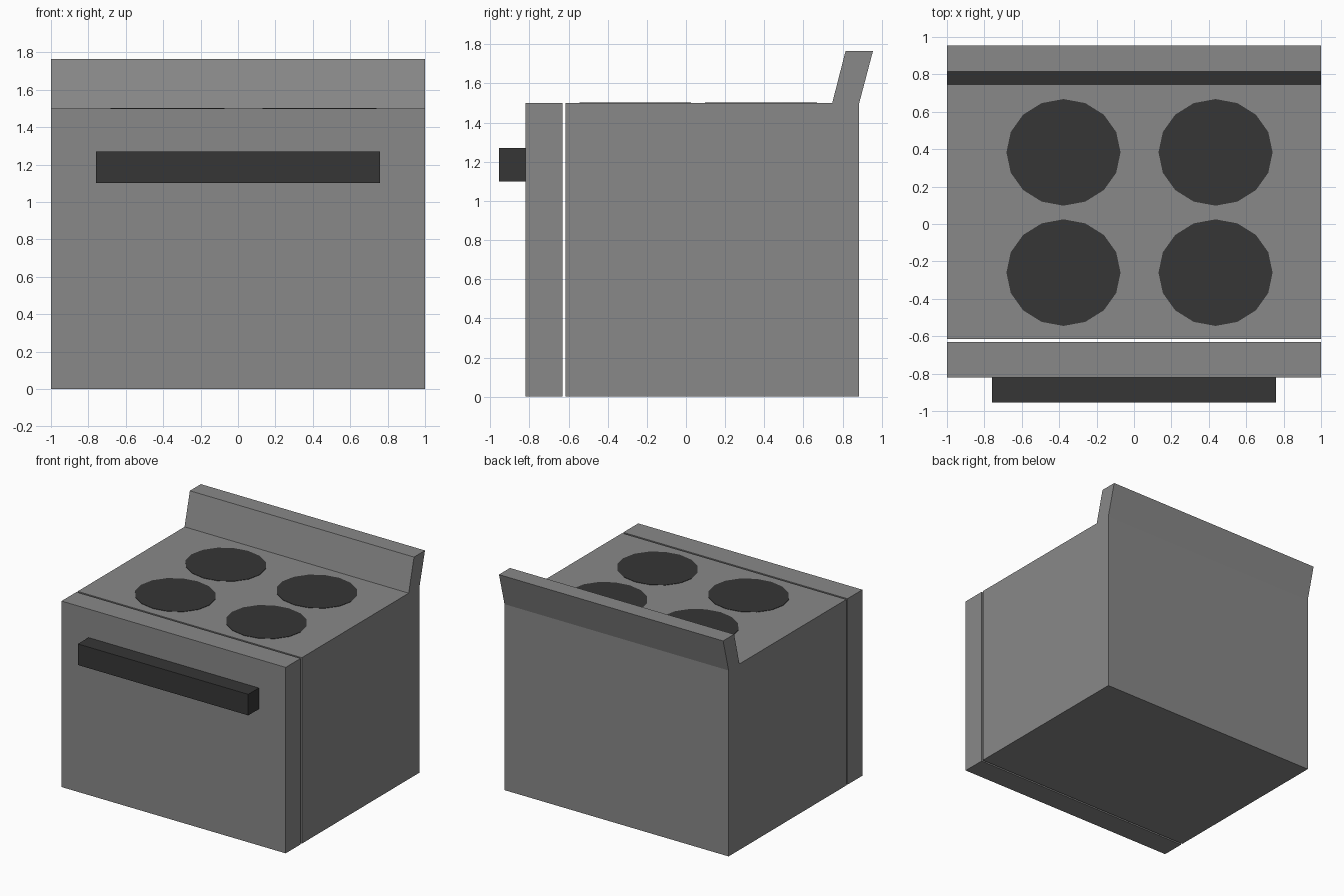
import bpy, bmesh
from mathutils import Matrix

cube = bpy.data.objects.get("Cube")
if cube:
    bpy.data.objects.remove(cube, do_unlink=True)


def make_material(name, value):
    mat = bpy.data.materials.new(name)
    mat.use_nodes = True
    color = (value, value, value, 1)
    mat.diffuse_color = color
    mat.node_tree.nodes["Principled BSDF"].inputs["Base Color"].default_value = color
    return mat


def finish(name, bm, mat):
    bmesh.ops.recalc_face_normals(bm, faces=bm.faces[:])
    mesh = bpy.data.meshes.new(name)
    bm.to_mesh(mesh)
    bm.free()
    mesh.materials.append(mat)
    obj = bpy.data.objects.new(name, mesh)
    bpy.context.collection.objects.link(obj)
    return obj


def extrude_profile(name, profile, half_width, mat):
    """Sweep a side profile of (y, z) points across the width."""
    bm = bmesh.new()
    face = bm.faces.new([bm.verts.new((-half_width, y, z)) for y, z in profile])
    new = bmesh.ops.extrude_face_region(bm, geom=[face])["geom"]
    verts = [v for v in new if isinstance(v, bmesh.types.BMVert)]
    bmesh.ops.translate(bm, verts=verts, vec=(2 * half_width, 0, 0))
    return finish(name, bm, mat)


def box_profile(y0, y1, z0, z1):
    return [(y0, z0), (y1, z0), (y1, z1), (y0, z1)]


steel = make_material("grey_enamel", 0.25)
black = make_material("dark_grey", 0.037)
TOP = 1.5

# Oven body with the leaning backsplash in one profile
extrude_profile("oven_body", [(-0.615, 0), (0.885, 0), (0.885, TOP), (0.955, 1.765),
                              (0.815, 1.765), (0.747, TOP), (-0.615, TOP)], 1, steel)

# Door, separated from the body by a narrow gap, and its handle
extrude_profile("oven_door", box_profile(-0.82, -0.63, 0, TOP), 1, steel)
extrude_profile("door_handle", box_profile(-0.955, -0.82, 1.1, 1.27), 0.76, black)

# Four thin hob plates, slightly oval
for row, y in (("front", -0.26), ("back", 0.383)):
    for side, x in (("right", -0.377), ("left", 0.436)):
        bm = bmesh.new()
        bmesh.ops.create_cone(bm, cap_ends=True, segments=16, radius1=1, radius2=1, depth=1,
                              matrix=Matrix.Translation((x, y, TOP))
                              @ Matrix.Diagonal((0.305, 0.285, 0.006, 1)))
        finish(f"hob_plate_{row}_{side}", bm, black)
